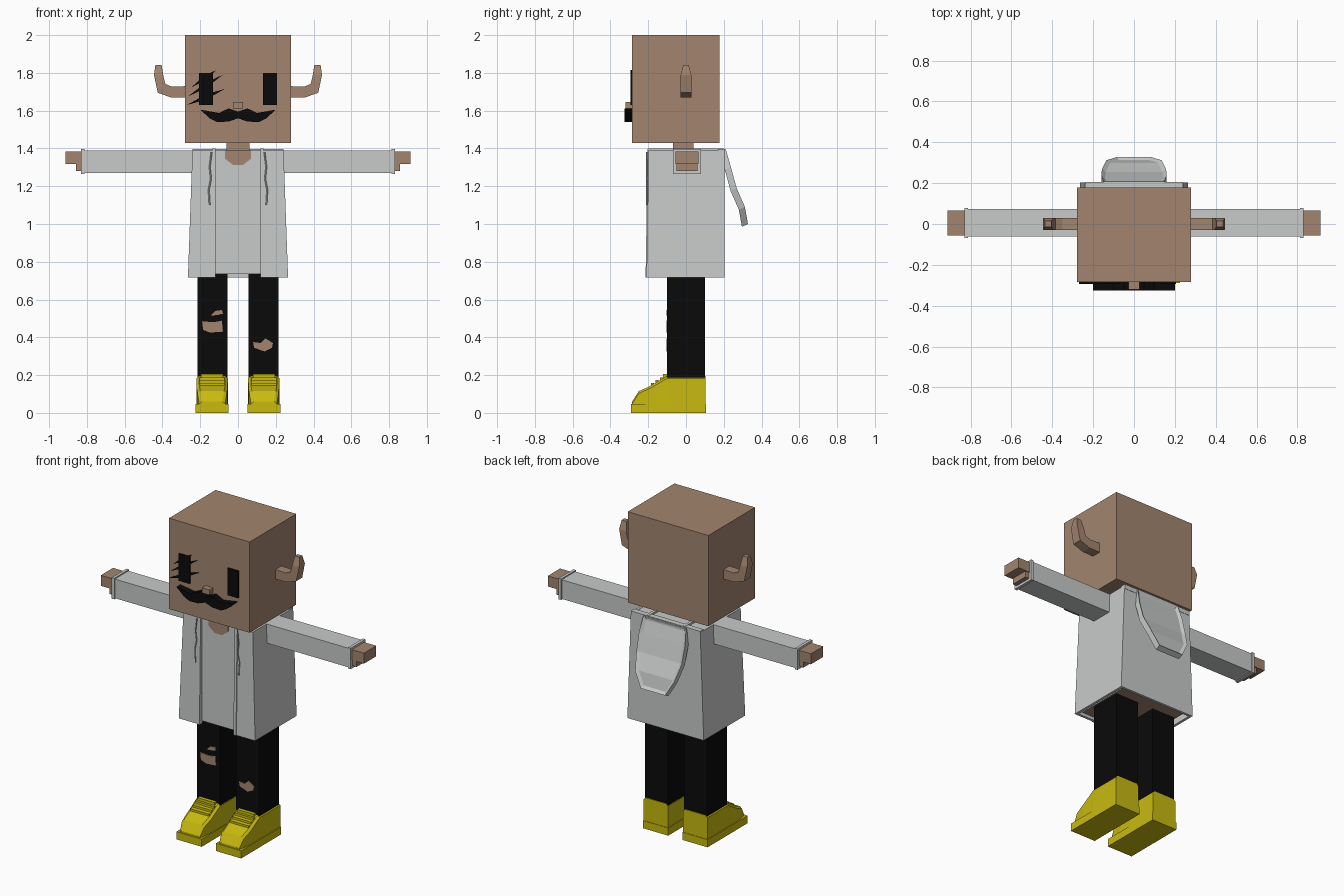
import bpy, bmesh

default = bpy.data.objects.get("Cube")
if default:
    bpy.data.objects.remove(default, do_unlink=True)


def material(name, rgb):
    m = bpy.data.materials.new(name)
    m.use_nodes = True
    m.diffuse_color = (*rgb, 1)
    m.node_tree.nodes["Principled BSDF"].inputs["Base Color"].default_value = (*rgb, 1)
    return m


SKIN = material("tan skin", (0.366, 0.235, 0.159))
WHITE = material("off white cloth", (0.58, 0.597, 0.59))
BLACK = material("black", (0.003, 0.003, 0.003))
YELLOW = material("yellow", (0.58, 0.49, 0.005))


def finish(name, bm, *mats):
    bmesh.ops.recalc_face_normals(bm, faces=bm.faces)
    mesh = bpy.data.meshes.new(name)
    bm.to_mesh(mesh)
    bm.free()
    for m in mats:
        mesh.materials.append(m)
    ob = bpy.data.objects.new(name, mesh)
    bpy.context.collection.objects.link(ob)
    return ob


def loft(name, rings, *mats):
    """Skin a row of equal closed rings and cap both ends."""
    bm = bmesh.new()
    rows = [[bm.verts.new(p) for p in ring] for ring in rings]
    n = len(rows[0])
    for a, b in zip(rows, rows[1:]):
        for i in range(n):
            j = (i + 1) % n
            bm.faces.new((a[i], a[j], b[j], b[i]))
    bm.faces.new(rows[0])
    bm.faces.new(rows[-1])
    return finish(name, bm, *mats)


def box(name, x, y, z, *mats):
    ring = lambda h: [(x[0], y[0], h), (x[1], y[0], h), (x[1], y[1], h), (x[0], y[1], h)]
    return loft(name, [ring(z[0]), ring(z[1])], *mats)


def plate(name, outline, y0, y1, mat):
    """Front-facing shape given in x, z and extruded along y."""
    return loft(name, [[(x, y, z) for x, z in outline] for y in (y0, y1)], mat)


def span(s, a, b):
    return sorted((s * a, s * b))


# Head, neck and face
box("head", (-.28, .28), (-.285, .178), (1.43, 2), SKIN)
box("neck", (-.062, .062), (-.07, .04), (1.36, 1.44), SKIN)
box("nose", (-.026, .026), (-.32, -.28), (1.612, 1.645), SKIN)
half = [(.05, 1.612), (.1, 1.588), (.2, 1.605), (.15, 1.56), (.11, 1.54), (.05, 1.542)]
plate("moustache", [(0, 1.595)] + half + [(0, 1.56)] + [(-x, z) for x, z in half[::-1]],
      -.325, -.284, BLACK)
for side, s in (("left", 1), ("right", -1)):
    x = span(s, .132, .206)
    box(side + "_eye", x, (-.294, -.284), (1.63, 1.8), BLACK)
for i, (x0, z0, x1, z1) in enumerate([(-.245, 1.725, -.115, 1.815),
                                      (-.265, 1.675, -.08, 1.79),
                                      (-.27, 1.63, -.07, 1.715)]):
    xm, zm = (x0 + x1) / 2, (z0 + z1) / 2
    plate(f"eye_scratch_{i + 1}", [(x0, z0), (xm, zm - .014), (x1, z1), (xm, zm + .014)],
          -.293, -.284, BLACK)

# Upturned ears: lower point, upper point, half depth for each section
ear = [((.27, 1.67), (.27, 1.73), .03), ((.355, 1.67), (.35, 1.727), .03),
       ((.425, 1.695), (.385, 1.742), .03), ((.445, 1.79), (.395, 1.785), .028),
       ((.437, 1.843), (.405, 1.843), .014)]
for side, s in (("left", 1), ("right", -1)):
    loft(side + "_ear", [[(s * a[0], -w, a[1]), (s * a[0], w, a[1]),
                          (s * b[0], w, b[1]), (s * b[0], -w, b[1])] for a, b, w in ear], SKIN)

# Shirt body, bare underneath
body = box("shirt_body", (-.225, .225), (-.19, .19), (.735, 1.388), WHITE, SKIN)
for f in body.data.polygons:
    if f.normal.z < -.9:
        f.material_index = 1
plate("neckline", [(-.068, 1.39), (.068, 1.39), (.068, 1.345), (.025, 1.312),
                   (-.025, 1.312), (-.068, 1.345)], -.194, -.188, SKIN)


# Open jacket: C-shaped section flaring towards the hem
def jacket_ring(z, w, front, back, t=.016):
    outer = [(.13, front), (w, front), (w, back), (-w, back), (-.13, front)]
    outer.insert(4, (-w, front))
    inner = [(-.13, front + t), (-w + t, front + t), (-w + t, back - t),
             (w - t, back - t), (w - t, front + t), (.13, front + t)]
    return [(x, y, z) for x, y in outer + inner]


loft("jacket", [jacket_ring(.718, .265, -.209, .203), jacket_ring(1.39, .241, -.198, .203)], WHITE)
box("jacket_yoke", (-.24, .24), (.17, .205), (1.37, 1.398), WHITE)
for side, s in (("left", 1), ("right", -1)):
    x0, x1 = span(s, .118, .136)
    loft(side + "_placket", [[(x0, f, z), (x1, f, z), (x1, -.185, z), (x0, -.185, z)]
                             for z, f in ((.718, -.214), (1.398, -.203))], WHITE)
    box(side + "_shoulder_band", (x0, x1), (-.2, .2), (1.38, 1.4), WHITE)
    # Drawstring hanging down the front
    curve = bpy.data.curves.new(side + "_drawstring", "CURVE")
    curve.dimensions = "3D"
    curve.bevel_depth = .004
    curve.bevel_resolution = 0
    line = curve.splines.new("POLY")
    path = [(.14, 1.38), (.15, 1.3), (.143, 1.24), (.155, 1.18), (.15, 1.1)]
    line.points.add(len(path) - 1)
    for p, (x, z) in zip(line.points, path):
        p.co = (s * x, -.207, z, 1)
    curve.materials.append(WHITE)
    bpy.context.collection.objects.link(bpy.data.objects.new(side + "_drawstring", curve))

# Hood hanging at the back, with a raised rim
bm = bmesh.new()
hood = [(.21, 1.397, .148), (.238, 1.3, .16), (.268, 1.19, .157),
        (.312, 1.09, .135), (.328, 1.0, .085)]
rows = [[bm.verts.new((x, y, z)) for x in (-w, w)] for y, z, w in hood]
lower = [[bm.verts.new((x, y - .032, z - .015)) for x in (-w, w)] for y, z, w in hood]
outer_faces = [bm.faces.new((a[0], a[1], b[1], b[0])) for a, b in zip(rows, rows[1:])]
for i in range(len(hood) - 1):
    bm.faces.new((lower[i][0], lower[i + 1][0], lower[i + 1][1], lower[i][1]))
    for k in (0, 1):
        bm.faces.new((rows[i][k], rows[i + 1][k], lower[i + 1][k], lower[i][k]))
for i in (0, -1):
    bm.faces.new((rows[i][0], rows[i][1], lower[i][1], lower[i][0]))
bmesh.ops.recalc_face_normals(bm, faces=bm.faces)
bmesh.ops.inset_region(bm, faces=outer_faces, thickness=.018, depth=-.012, use_even_offset=True)
finish("hood", bm, WHITE)

# Arms, hands, legs and shoes
for side, s in (("left", 1), ("right", -1)):
    box(side + "_sleeve", span(s, .2, .82), (-.062, .073), (1.27, 1.39), WHITE)
    box(side + "_cuff", span(s, .812, .83), (-.068, .079), (1.265, 1.397), WHITE)
    box(side + "_hand", span(s, .8, .914), (-.056, .066), (1.318, 1.384), SKIN)
    box(side + "_fingers", span(s, .8, .858), (-.05, .06), (1.28, 1.32), SKIN)
    box(side + "_leg", span(s, .055, .215), (-.1, .1), (.02, .737), BLACK)

    c = s * .137
    box(side + "_sole", (c - .088, c + .088), (-.29, .107), (0, .048), YELLOW)
    # Upper: y, half width, top height for each section
    sections = [(.104, .084, .195), (-.1, .084, .195), (-.12, .083, .183), (-.19, .082, .142),
                (-.25, .077, .115), (-.285, .068, .06)]
    loft(side + "_shoe_upper",
         [[(c - w, y, .03), (c + w, y, .03), (c + w, y, h - .012), (c + w - .014, y, h),
           (c - w + .014, y, h), (c - w, y, h - .012)] for y, w, h in sections], YELLOW)
    box(side + "_shoe_tongue", (c - .058, c + .058), (-.122, -.1), (.16, .205), YELLOW)
    for i in range(3):
        y, z = -.128 - .024 * i, .183 - .015 * i
        box(f"{side}_lace_{i + 1}", (c - .066, c + .066), (y - .009, y + .006),
            (z - .02, z + .005), YELLOW)

# Rips in the trousers
rips = {
    "right_knee_rip": [(-.19, .485), (-.13, .48), (-.085, .488), (-.08, .43), (-.15, .425), (-.185, .44)],
    "right_small_rip": [(-.145, .515), (-.12, .54), (-.085, .545), (-.08, .525), (-.11, .518)],
    "left_knee_rip": [(.08, .375), (.12, .37), (.145, .395), (.185, .37), (.18, .345), (.14, .325), (.085, .345)],
}
for name, outline in rips.items():
    plate(name, outline, -.104, -.098, SKIN)
